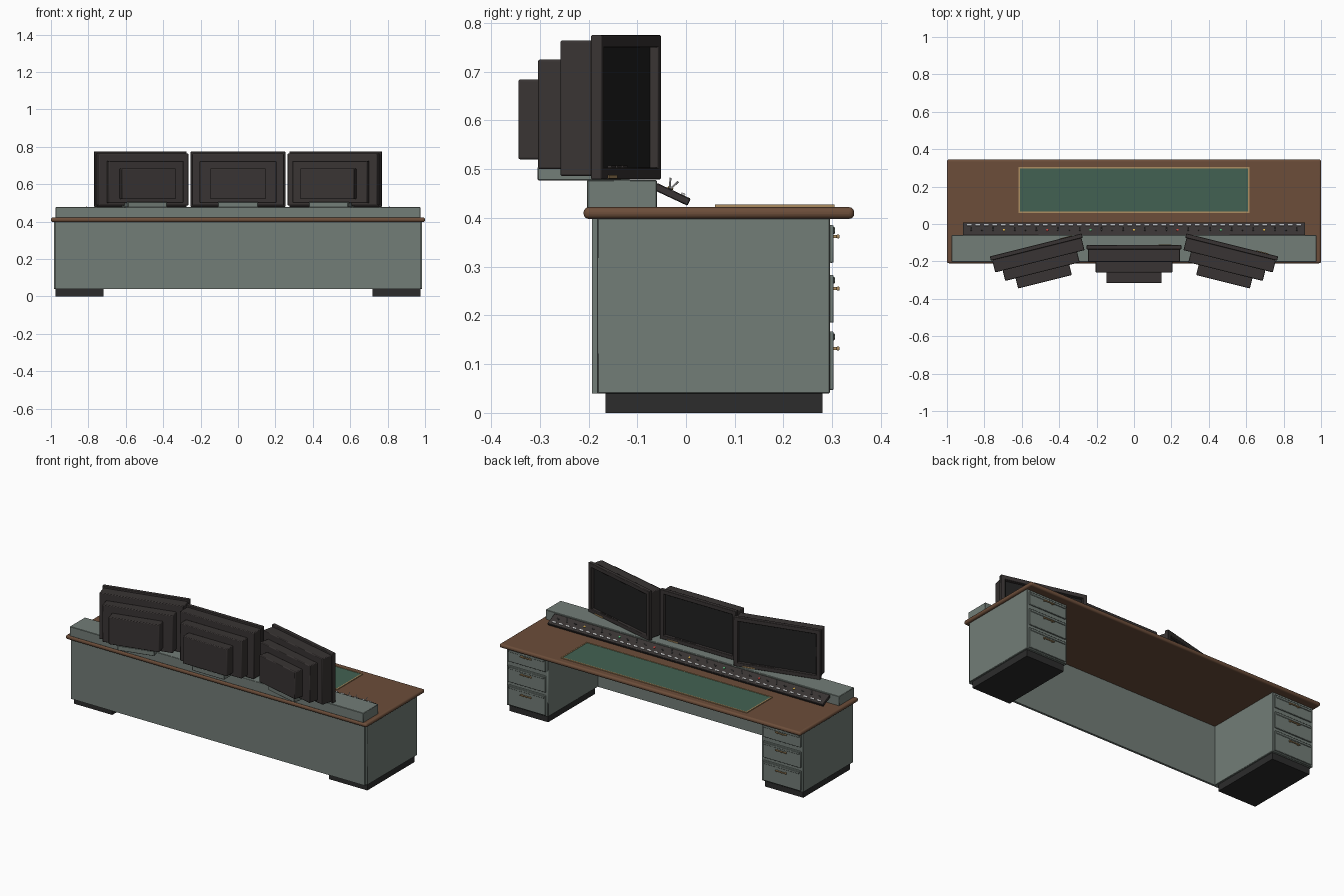
import bpy, math
from mathutils import Matrix, Vector

if "Cube" in bpy.data.objects:
    bpy.data.objects.remove(bpy.data.objects["Cube"])

def mat(name, rgb):
    m = bpy.data.materials.new(name)
    m.diffuse_color = (*rgb, 1)
    m.use_nodes = True
    m.node_tree.nodes["Principled BSDF"].inputs["Base Color"].default_value = m.diffuse_color
    return m

STEEL = mat("painted_steel", (.17, .205, .185))
WOOD = mat("wood", (.15, .075, .042))
FELT = mat("green_felt", (.055, .12, .085))
BRASS = mat("brass", (.42, .27, .12))
BLACK = mat("black_base", (.025, .025, .025))
CASE = mat("monitor_case", (.04, .034, .033))
GLASS = mat("screen_glass", (.015, .015, .015))
WHITE = mat("pale_key", (.65, .65, .62))
LAMPS = [mat("lamp_" + n, c) for n, c in (
    ("amber", (.8, .5, .08)), ("red", (.6, .06, .05)), ("green", (.1, .5, .2)))]

def box(name, x, y, z, m, bevel=0, segs=2, M=None):
    """Box from (min, max) ranges, optionally placed by a matrix."""
    bpy.ops.mesh.primitive_cube_add(size=1)
    o = bpy.context.object
    o.name = name
    r = (x, y, z)
    o.data.transform(Matrix.Translation([(a + b) / 2 for a, b in r])
                     @ Matrix.Diagonal([b - a for a, b in r] + [1]))
    o.data.materials.append(m)
    if bevel:
        b = o.modifiers.new("bevel", 'BEVEL')
        b.width, b.segments = bevel, segs
        bpy.ops.object.shade_smooth_by_angle(angle=math.radians(35))
    if M:
        o.matrix_world = M
    return o

def rod(name, r, h, M, m, sides=8):
    """Cylinder standing on the origin of matrix M."""
    bpy.ops.mesh.primitive_cylinder_add(radius=r, depth=h, vertices=sides)
    o = bpy.context.object
    o.name = name
    o.data.transform(Matrix.Translation((0, 0, h / 2)))
    o.data.materials.append(m)
    bpy.ops.object.shade_smooth_by_angle(angle=math.radians(50))
    o.matrix_world = M
    return o

# desk top, modesty panel, riser shelf
box("desk_top", (-1, 1), (-.21, .345), (.398, .422), WOOD, .0105, 4)
box("modesty_panel", (-.975, .975), (-.193, -.18), (.04, .4), STEEL)
box("riser_shelf", (-.975, .975), (-.203, -.06), (.42, .478), STEEL, .002, 1)

# writing pad with brass border strips
box("writing_pad", (-.61, .61), (.067, .298), (.42, .425), FELT)
for a, b in ((-.618, -.61), (.61, .618)):
    box("pad_border_side", (a, b), (.06, .305), (.42, .427), BRASS)
for a, b in ((.06, .067), (.298, .305)):
    box("pad_border_long", (-.61, .61), (a, b), (.42, .427), BRASS)

# pedestals with drawers
for s in (-1, 1):
    def span(a, b):
        return tuple(sorted((s * a, s * b)))
    box("pedestal", span(.71, .985), (-.182, .295), (.04, .4), STEEL, .002, 1)
    box("plinth", span(.72, .975), (-.165, .28), (0, .042), BLACK)
    for z0, z1, hz in ((.308, .385, .362), (.185, .283, .255), (.047, .167, .132)):
        box("drawer_front", span(.722, .973), (.293, .303), (z0, z1), STEEL, .003, 2)
        box("drawer_lip", span(.73, .965), (.30, .306), (z1 - .018, z1 - .004), STEEL, .002, 1)
        box("drawer_handle", span(.81, .885), (.309, .315), (hz - .004, hz + .004), BRASS, .002, 2)
        for x in (.82, .875):
            box("handle_post", span(x - .004, x + .004), (.302, .311), (hz - .003, hz + .003), BRASS)

# sloped control panel: local x along the desk, local y down the slope
P = Matrix.Translation((0, -.06, .472)) @ Matrix.Rotation(-math.radians(25), 4, 'X')
box("control_panel", (-.915, .915), (0, .077), (-.016, 0), CASE, .002, 1, M=P)
for i in range(40):
    x = -.88 + i * 1.76 / 39
    box("key", (x - .012, x + .012), (.055, .063), (-.001, .004), WHITE, M=P)
for i in range(31):
    x = -.87 + i * 1.74 / 30
    at = P @ Matrix.Translation((x, .03, -.001))
    if i % 4 == 3:
        rod("lamp", .006, .005, at, LAMPS[(i // 4) % 3], 10)
    else:
        rod("switch_collar", .005, .003, at, BLACK)
        tilt = Matrix.Rotation(math.radians(22 if i % 2 else -22), 4, 'X')
        rod("switch_lever", .002, .024, at @ tilt, WHITE, 6)

# monitors: stepped housings, local front is +y at y = 0
def monitor(M):
    for w, z0, z1, d0, d1 in ((.246, .486, .764, .02, .09),
                              (.205, .50, .725, .088, .147),
                              (.148, .52, .684, .145, .203)):
        box("monitor_housing", (-w, w), (-d1, -d0), (z0, z1), CASE, .004, 2, M)
    for a, b in ((-.253, -.228), (.228, .253)):
        box("bezel_side", (a, b), (-.023, 0), (.479, .775), CASE, .003, 2, M)
    for a, b in ((.479, .503), (.75, .775)):
        box("bezel_bar", (-.25, .25), (-.023, 0), (a, b), CASE, .003, 2, M)
    box("screen", (-.23, .23), (-.022, -.018), (.5, .753), GLASS, M=M)
    box("brass_plate", (.13, .2), (-.002, .003), (.481, .488), BRASS, M=M)
    for x in (.02, .07, .12):
        box("monitor_button", (x, x + .035), (-.012, -.003), (.501, .507), CASE, M=M)
    box("monitor_foot", (-.107, .107), (-.172, -.03), (.477, .505), STEEL, .002, 1, M)

for x, deg in ((-.525, 14), (0, 0), (.525, -14)):
    monitor(Matrix.Translation((x, -.112, 0)) @ Matrix.Rotation(math.radians(deg), 4, 'Z'))
